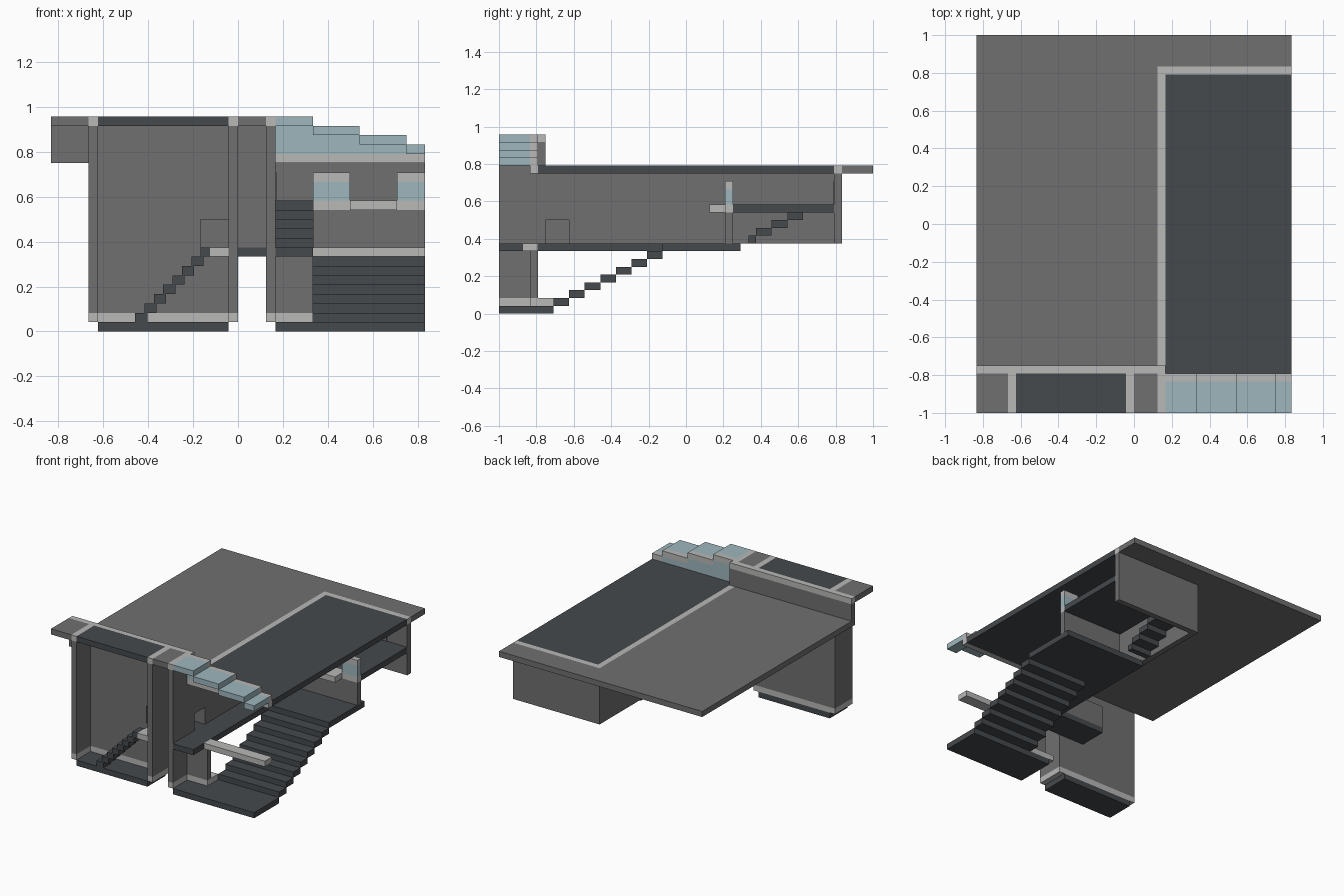
import bpy

old = bpy.data.objects.get("Cube")
if old:
    bpy.data.objects.remove(old, do_unlink=True)

UNIT = 1 / 24  # the whole building sits on a 24-step grid


def material(name, red, green, blue):
    mat = bpy.data.materials.new(name)
    mat.use_nodes = True
    colour = (red, green, blue, 1)
    mat.diffuse_color = colour
    mat.node_tree.nodes["Principled BSDF"].inputs["Base Color"].default_value = colour
    return mat


grey = material("wall grey", .165, .16, .166)
dark = material("floor slate", .06, .067, .075)
light = material("trim light grey", .48, .48, .475)
glass = material("pale blue glass", .34, .47, .515)


def box(name, mat, xs, ys, zs):
    """Add a box spanning the given grid ranges."""
    corners = [(x * UNIT, y * UNIT, z * UNIT) for x in xs for y in ys for z in zs]
    faces = [(0, 1, 3, 2), (4, 6, 7, 5), (0, 4, 5, 1),
             (2, 3, 7, 6), (0, 2, 6, 4), (1, 5, 7, 3)]
    mesh = bpy.data.meshes.new(name)
    mesh.from_pydata(corners, [], faces)
    mesh.materials.append(mat)
    obj = bpy.data.objects.new(name, mesh)
    bpy.context.collection.objects.link(obj)
    return obj


# shared ranges
front = (-24, -19)
roof = (22, 23)
deck = (18, 19)
landing = (8, 9)
skirt = (1, 2)
ground = (0, 1)
hall = (8, 20)
stairwell = (4, 8)

# main deck with its trim
box("deck_left", grey, (-20, 3), (-19, 24), deck)
box("deck_back", grey, (3, 20), (20, 24), deck)
box("deck_trim_side", light, (3, 4), (-19, 20), deck)
box("deck_trim_back", light, (4, 20), (19, 20), deck)
box("deck_panel", dark, (4, 20), (-19, 19), deck)
box("deck_trim_front", light, (4, 20), (-20, -19), deck)

# raised front roof and parapet
box("parapet_wall", grey, (-20, 4), (-19, -18), (19, 22))
box("parapet_cap", light, (-20, 4), (-19, -18), roof)
roof_strips = [("eave", grey, -20, -16), ("beam_outer", light, -16, -15),
               ("panel", dark, -15, -1), ("beam_inner", light, -1, 0),
               ("bridge", grey, 0, 3), ("beam_right", light, 3, 4)]
for part, mat, start, end in roof_strips:
    box("roof_" + part, mat, (start, end), front, roof)

# stepped glass canopy
top = 23
for start, end in [(4, 8), (8, 13), (13, 18), (18, 20)]:
    span = (start, end)
    box("canopy_slab", glass, span, (-24, -20), (top - 1, top))
    box("canopy_cap", light, span, (-20, -19), (top - 1, top))
    if top > 20:
        box("canopy_wall", glass, span, (-20, -19), (19, top - 1))
    top -= 1

# left front room
box("room_floor", dark, (-15, -1), front, ground)
for side, start in [("outer", -16), ("inner", -1)]:
    span = (start, start + 1)
    box("room_wall_" + side, grey, span, front, (2, 22))
    box("room_skirting_" + side, light, span, front, skirt)
back = (-20, -19)
inside = (-15, -1)
box("room_skirting_back", light, inside, back, skirt)
box("room_wall_back_low", grey, inside, back, (2, 9))
box("room_wall_back_side", grey, (-15, -4), back, (9, 12))
box("room_wall_back_high", grey, inside, back, (12, 22))

# small stair up to the room landing
for i in range(7):
    box("small_step", dark, (i - 11, i - 9.7), (-24, -22), (i + 1, i + 2))
box("small_step_top", dark, (-4, -3), (-24, -22), landing)
box("small_landing", light, (-3, -1), (-24, -20), landing)

# enclosed passage between the two halves
box("passage_floor", dark, (-5, 3), (-19, -14), landing)
box("passage_end_wall", grey, (-5, -4), (-19, -14), (9, 12))
box("passage_back_wall", grey, (-4, 3), (-15, -14), (9, 12))
box("passage_front_wall", grey, (-1, 3), (-19, -18), (9, 12))
box("passage_ceiling", grey, (-5, 3), (-19, -14), (12, 13))
box("passage_upper_wall", grey, (0, 3), (-19, -18), (13, 18))

# long side wall with a doorway into the passage
side = (3, 4)
box("side_wall_front", grey, side, front, (2, 22))
box("side_wall_near_door", grey, side, (-19, -18), (9, 18))
box("side_wall_over_door", grey, side, (-18, -15), (12, 18))
box("side_wall_long", grey, side, (-15, 20), (9, 18))
box("side_wall_door_sill", dark, side, (-19, -14), landing)
box("back_wall", grey, (4, 20), (19, 20), (9, 18))

# right front entrance
box("entry_floor", dark, (4, 20), (-24, -17), ground)
box("entry_skirting_side", light, side, (-24, -17), skirt)
box("entry_skirting_back", light, stairwell, (-20, -17), skirt)
box("entry_back_wall", grey, stairwell, back, (2, 8))
box("gallery_floor", dark, stairwell, (-24, 7), landing)
box("entry_beam", light, hall, (-21, -19), landing)

# wide stair
for i in range(7):
    box("wide_step", dark, hall, (2 * i - 17, 2 * i - 15), (i + 1, i + 2))
box("hall_floor", dark, hall, (-3, 7), landing)

# mezzanine
box("mezzanine_wall", grey, hall, (5, 6), (9, 13))
box("mezzanine_edge", light, hall, (5, 6), (13, 14))
box("mezzanine_floor", dark, hall, (6, 19), (13, 14))
box("mezzanine_floor_corner", dark, stairwell, (15, 19), (13, 14))
box("balcony", light, (12, 17), (3, 5), (13, 14))
for start, end in [(8, 12), (17, 20)]:
    box("balustrade_glass", glass, (start, end), (5, 6), (14, 16))
    box("balustrade_rail", light, (start, end), (5, 6), (16, 17))

# upper stair
box("upper_step_first", dark, stairwell, (8, 9), (9, 10))
for i in range(3):
    box("upper_step", dark, stairwell, (2 * i + 9, 2 * i + 11), (i + 10, i + 11))

# thin door panels on the upper walls
box("door_panel_back", grey, (13, 16), (18.9, 19), (14, 17))
box("door_panel_side", grey, (4, 4.1), (11, 14), (14, 17))
